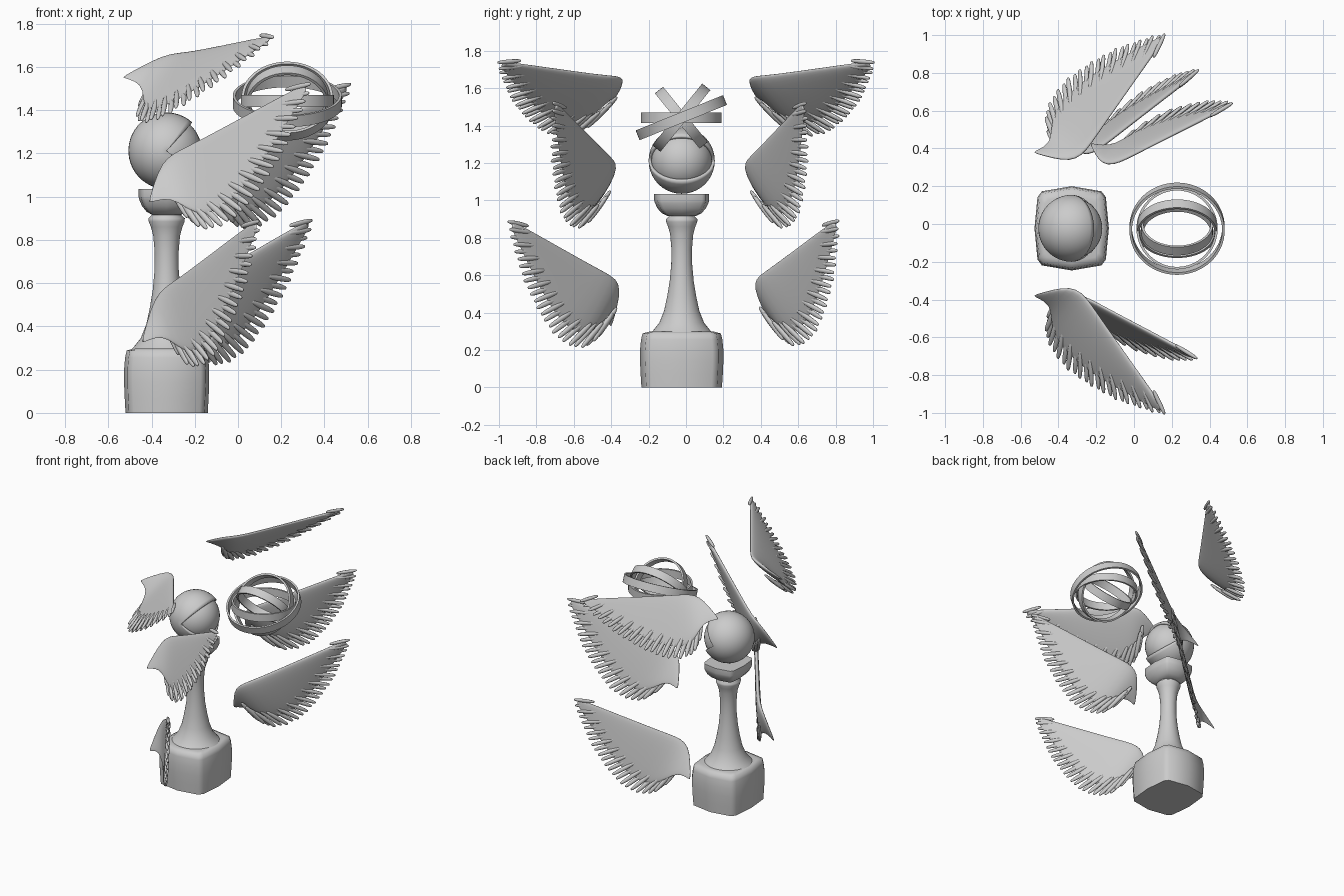
import bpy, bmesh
from math import sin, cos, pi, radians
from mathutils import Vector, Matrix

if "Cube" in bpy.data.objects:
    bpy.data.objects.remove(bpy.data.objects["Cube"])

CX, CY = -0.33, -0.023   # pedestal axis


def finish(name, bm, angle=35):
    bmesh.ops.recalc_face_normals(bm, faces=bm.faces)
    me = bpy.data.meshes.new(name)
    bm.to_mesh(me)
    bm.free()
    me.shade_smooth()
    me.set_sharp_from_angle(angle=radians(angle))
    ob = bpy.data.objects.new(name, me)
    bpy.context.collection.objects.link(ob)
    return ob


def loft(bm, rings, cap=True, closed=False):
    vs = [[bm.verts.new(p) for p in r] for r in rings]
    n = len(vs[0])
    pairs = list(zip(vs, vs[1:])) + ([(vs[-1], vs[0])] if closed else [])
    for a, b in pairs:
        for i in range(n):
            j = (i + 1) % n
            bm.faces.new((a[i], a[j], b[j], b[i]))
    if cap and not closed:
        bm.faces.new(vs[0])
        bm.faces.new(vs[-1])


# Pedestal parts: bulged square with softened corners (base and cup), round column
QUARTER = [(.197, 0), (.181, .165), (.158, .196)]
SQUARE = (QUARTER + [(0, .223)] + [(-x, y) for x, y in QUARTER[:0:-1]]
          + [(-x, -y) for x, y in QUARTER] + [(0, -.223)] + [(x, -y) for x, y in QUARTER[:0:-1]])
ROUND = [(cos(2 * pi * i / 40), sin(2 * pi * i / 40)) for i in range(40)]


def turned(name, section, profile, angle=35):
    bm = bmesh.new()
    loft(bm, [[(CX + x * s, CY + y * s, z) for x, y in section] for s, z in profile])
    return finish(name, bm, angle)


turned("base", SQUARE, [(.965, 0), (.985, .07), (1, .14), (1, .2), (.975, .255), (.94, .288), (.78, .298)], 75)
turned("column", ROUND, [(.172, .285), (.152, .305), (.12, .345), (.094, .41), (.077, .49), (.064, .57),
                         (.056, .66), (.055, .74), (.062, .82), (.073, .86), (.083, .885),
                         (.084, .9), (.068, .915), (.066, .94)], 60)
turned("cup", SQUARE, [(.33, .915), (.47, .93), (.58, .957), (.64, .985), (.66, 1.0), (.66, 1.035), (.5, 1.035)], 60)

# Eyeball inside a lidded shell that opens towards +x
EYE = Vector((CX, CY, 1.212))
bm = bmesh.new()
bmesh.ops.create_uvsphere(bm, u_segments=40, v_segments=24, radius=.162, matrix=Matrix.Translation(EYE))
finish("eyeball", bm)

bm = bmesh.new()
N, M, R = 36, 20, .177
rows = []
for i in range(N + 1):
    p = radians(48 + (322 - 48) * i / N)
    rows.append([bm.verts.new(EYE + R * Vector((cos(p) * sin(pi * j / M), -cos(pi * j / M), sin(p) * sin(pi * j / M))))
                 for j in range(M + 1)])
for a, b in zip(rows, rows[1:]):
    for j in range(M):
        bm.faces.new((a[j], a[j + 1], b[j + 1], b[j]))
bmesh.ops.remove_doubles(bm, verts=bm.verts, dist=1e-4)
lids = finish("eyelids", bm)
m = lids.modifiers.new("thickness", "SOLIDIFY")
m.thickness, m.offset = .016, -1

# Nested tilted rings
for k, (r, tilt) in enumerate([(.252, 22), (.215, 0), (.212, 51), (.19, -51)]):
    mat = Matrix.Translation((.228, -.025, 1.442)) @ Matrix.Rotation(radians(tilt), 4, 'X')
    bm = bmesh.new()
    rings = []
    for i in range(64):
        t = 2 * pi * i / 64
        rings.append([mat @ Vector((q * cos(t), q * sin(t), h))
                      for q, h in ((r, -.028), (r, .028), (r - .013, .028), (r - .013, -.028))])
    loft(bm, rings, closed=True)
    finish(f"ring_{k + 1}", bm)

# Wing plan: leading and trailing edge pairs, half thickness, forward bend at the root
SECTIONS = [(-.145, .205, -.14, .21, .005, .1), (-.105, .1, -.085, .205, .014, .06),
            (-.06, .015, -.035, .235, .019, .028), (0, -.014, .03, .345, .022, .006),
            (.08, -.014, .15, .375, .022, 0), (.2, -.012, .30, .33, .02, 0),
            (.35, -.012, .45, .24, .018, 0), (.5, -.012, .59, .145, .016, 0),
            (.65, -.012, .70, .065, .014, 0), (.755, -.01, .765, .018, .01, 0)]
TIPS = [(-.02, .32), (.04, .41), (.13, .44), (.25, .43), (.40, .355), (.56, .245), (.68, .125), (.75, .055), (.785, .003)]
FEATHERS = 25


def along(path, t):
    pts = [Vector(p) for p in path]
    lens = [(b - a).length for a, b in zip(pts, pts[1:])]
    d = t * sum(lens)
    for a, b, l in zip(pts, pts[1:], lens):
        if d <= l:
            return a.lerp(b, d / l)
        d -= l
    return pts[-1]


def wing(name, wrist, tip, down):
    w = Vector(wrist)
    u = (Vector(tip) - w).normalized()
    d = Vector(down)
    v = (d - u * d.dot(u)).normalized()
    n = u.cross(v) * (1 if wrist[1] > 0 else -1)
    frame = Matrix((u, v, n)).transposed().to_4x4()
    frame.translation = w
    # Smooth wing body, thicker near the leading edge
    bm = bmesh.new()
    rings = []
    for la, lb, ta, tb, h, bend in SECTIONS:
        ring = []
        for i in range(14):
            t = 2 * pi * i / 14
            f = (.5 - .5 * cos(t)) ** 1.3
            ring.append(frame @ Vector((la + (ta - la) * f, lb + (tb - lb) * f,
                                        bend + h * sin(t) * (1 - .4 * f))))
        rings.append(ring)
    loft(bm, rings)
    body = finish(name + "_body", bm, 80)
    sub = body.modifiers.new("smooth", "SUBSURF")
    sub.levels = sub.render_levels = 1
    # Fan of blunt feathers along the trailing edge
    bm = bmesh.new()
    for i in range(FEATHERS):
        t = i / (FEATHERS - 1)
        p = along(TIPS, t)
        ang = radians(76 - 62 * t)
        length = .2 - .06 * t
        c = p - Vector((cos(ang), sin(ang))) * length / 2
        mat = (frame @ Matrix.Translation((c.x, c.y, .004 * (-1) ** i)) @ Matrix.Rotation(ang, 4, 'Z')
               @ Matrix.Diagonal((length / 2, .0155 - .003 * t, .011, 1)) @ Matrix.Rotation(pi / 2, 4, 'Y'))
        new = bmesh.ops.create_uvsphere(bm, u_segments=10, v_segments=12, radius=1)["verts"]
        for q in new:
            k = max(1 - q.co.z ** 2, .01) ** -.2
            q.co = mat @ Vector((q.co.x * k, q.co.y * k, q.co.z))
    finish(name + "_feathers", bm, 80)


# Three pairs of wings: wrist, tip, chord direction
for name, w, t, d in [
    ("upper_back_wing", (-.28, .365, 1.65), (.16, .995, 1.735), (-.52, .45, -.73)),
    ("upper_front_wing", (-.28, -.365, 1.65), (.16, -.995, 1.735), (-.52, -.45, -.73)),
    ("middle_back_wing", (-.11, .315, 1.19), (.51, .63, 1.515), (.236, .43, -.87)),
    ("middle_front_wing", (-.29, -.375, 1.19), (.32, -.70, 1.515), (.236, -.43, -.87)),
    ("lower_back_wing", (-.22, .375, .57), (.34, .81, .89), (.19, .42, -.9)),
    ("lower_front_wing", (-.33, -.375, .57), (.10, -.95, .89), (.22, -.34, -.91)),
]:
    wing(name, w, t, d)
